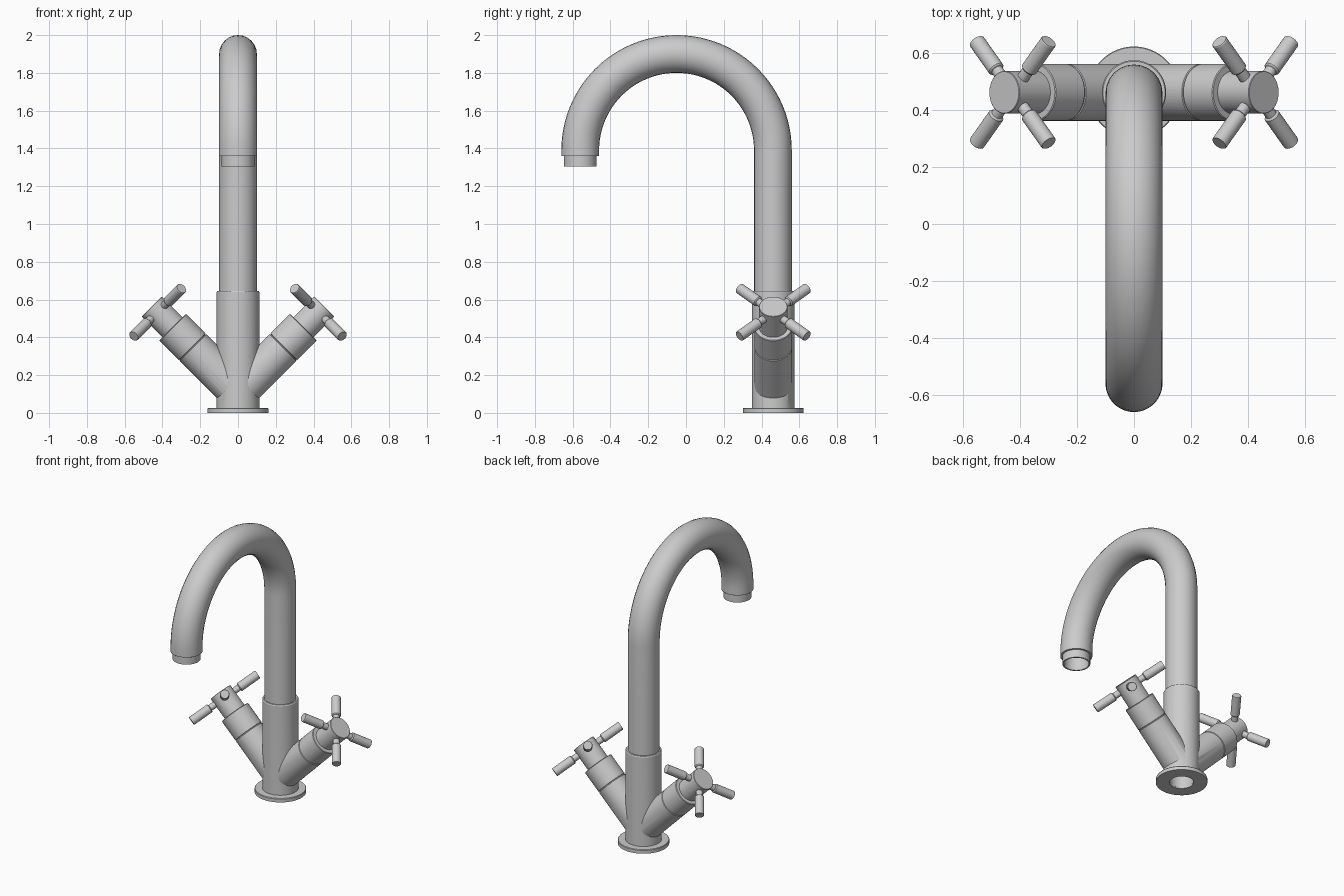
import bpy, bmesh
from math import sin, cos, pi, sqrt, radians
from mathutils import Matrix, Vector

if "Cube" in bpy.data.objects:
    bpy.data.objects.remove(bpy.data.objects["Cube"])

YC = 0.462          # y of the column axis
ARM_Z = 0.107       # height where the arm axes cross the column axis
SPOKE_AT = 0.602    # distance of the spokes along the arm axis


def smooth(ob):
    bpy.ops.object.select_all(action='DESELECT')
    ob.select_set(True)
    bpy.context.view_layer.objects.active = ob
    bpy.ops.object.shade_smooth_by_angle(angle=radians(30))


def lathe(name, profile, matrix, n=48):
    """Revolve (radius, height) points about z, then place with matrix."""
    bm = bmesh.new()
    rings = []
    for r, z in profile:
        if r == 0:
            rings.append([bm.verts.new((0, 0, z))] * n)
        else:
            rings.append([bm.verts.new((r * cos(2 * pi * i / n), r * sin(2 * pi * i / n), z))
                          for i in range(n)])
    for a, b in zip(rings, rings[1:]):
        for i in range(n):
            j = (i + 1) % n
            bm.faces.new(list(dict.fromkeys((a[i], a[j], b[j], b[i]))))
    bmesh.ops.recalc_face_normals(bm, faces=bm.faces)
    bm.transform(matrix)
    me = bpy.data.meshes.new(name)
    bm.to_mesh(me)
    bm.free()
    ob = bpy.data.objects.new(name, me)
    bpy.context.collection.objects.link(ob)
    smooth(ob)
    return ob


def boolean(target, other, op):
    """Apply a boolean and delete the operand."""
    m = target.modifiers.new(op, 'BOOLEAN')
    m.operation, m.object, m.solver = op, other, 'EXACT'
    bpy.context.view_layer.objects.active = target
    bpy.ops.object.modifier_apply(modifier=m.name)
    bpy.data.objects.remove(other)


def aim(origin, direction):
    return Matrix.Translation(origin) @ Vector(direction).to_track_quat('Z', 'Y').to_matrix().to_4x4()


base = Matrix.Translation((0, YC, 0))

# Valve body: column with two angled arms and a bore from below
body = lathe("valve_body", [(0, 0.01), (0.113, 0.01), (0.113, 0.64), (0.109, 0.646), (0, 0.646)], base, 64)
for side in (-1, 1):
    arm = lathe("arm", [(0, 0), (0.1, 0), (0.1, 0.337), (0.096, 0.339), (0.096, 0.343),
                        (0.1, 0.345), (0.1, 0.487), (0.097, 0.49), (0, 0.49)],
                aim((0, YC, ARM_Z), (side, 0, 1)))
    boolean(body, arm, 'UNION')
bore = lathe("bore_cutter", [(0, -0.1), (0.075, -0.1), (0.075, 0.6), (0, 0.6)], base)
boolean(body, bore, 'DIFFERENCE')
smooth(body)

# Base flange ring
lathe("base_flange", [(0.075, 0), (0.161, 0), (0.161, 0.023), (0.158, 0.027),
                      (0.1, 0.027), (0.075, 0.027), (0.075, 0)], base, 64)

# Gooseneck spout
R, CY, CZ = 0.51, -0.05, 1.39
path = [(0, CY + R, 0.6), (0, CY + R, 1.0)]
path += [(0, CY + R * cos(pi * i / 48), CZ + R * sin(pi * i / 48)) for i in range(49)]
path += [(0, CY - R, 1.36)]
cu = bpy.data.curves.new("spout", 'CURVE')
cu.dimensions = '3D'
cu.bevel_depth = 0.1
cu.bevel_resolution = 10
sp = cu.splines.new('POLY')
sp.points.add(len(path) - 1)
for p, co in zip(sp.points, path):
    p.co = (*co, 1)
spout = bpy.data.objects.new("spout", cu)
bpy.context.collection.objects.link(spout)
bpy.ops.object.select_all(action='DESELECT')
spout.select_set(True)
bpy.context.view_layer.objects.active = spout
bpy.ops.object.convert(target='MESH')
smooth(bpy.context.view_layer.objects.active)

# Hollow outlet closing the spout end
lathe("outlet", [(0.1, 1.36), (0.087, 1.36), (0.087, 1.305), (0.078, 1.305), (0.078, 1.44), (0, 1.44)],
      Matrix.Translation((0, CY - R, 0)))

# Cross handles: hub plus four necked spokes
for side, label in ((-1, "left"), (1, "right")):
    axis = Vector((side, 0, 1)).normalized()
    across = Vector((-side, 0, 1)).normalized()
    origin = Vector((0, YC, ARM_Z))
    lathe(label + "_handle_hub", [(0, 0.47), (0.075, 0.47), (0.075, 0.643), (0.073, 0.645), (0, 0.645)],
          aim(origin, axis))
    center = origin + axis * SPOKE_AT
    k = 0
    for a in (-1, 1):
        for b in (-1, 1):
            k += 1
            lathe(f"{label}_handle_spoke_{k}",
                  [(0, 0.04), (0.021, 0.04), (0.021, 0.11), (0.026, 0.112), (0.029, 0.116),
                   (0.029, 0.25), (0.027, 0.253), (0, 0.253)],
                  aim(center, across * a + Vector((0, b, 0))), 24)
